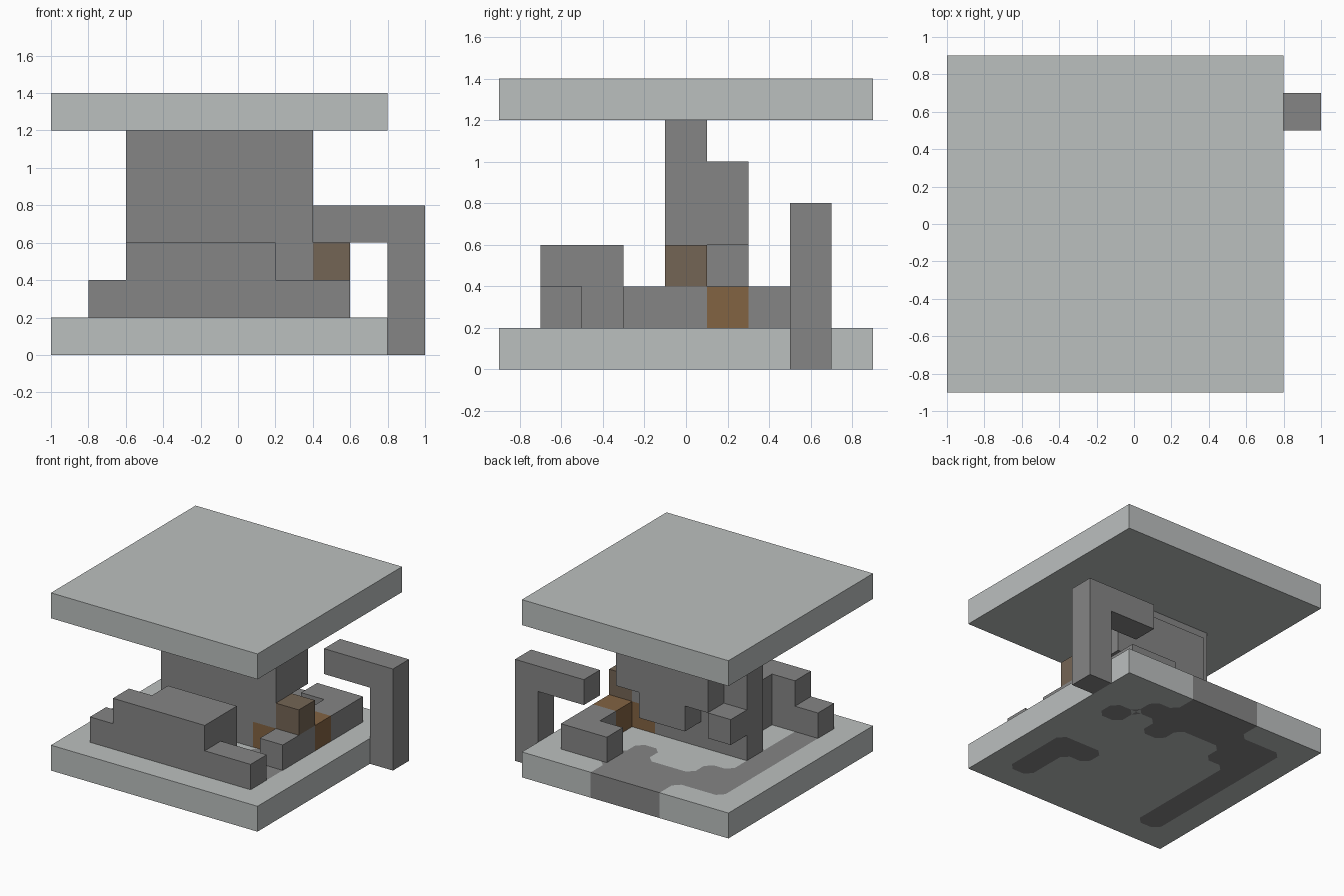
import bpy, bmesh
from mathutils import Vector
from itertools import product

cube = bpy.data.objects.get("Cube")
if cube:
    bpy.data.objects.remove(cube, do_unlink=True)

U = 0.2                                   # edge of one building block
ORIGIN = Vector((-1.0, -0.9, 0.0))


def material(name, rgb):
    m = bpy.data.materials.new(name)
    m.use_nodes = True
    col = (*rgb, 1.0)
    m.diffuse_color = col
    m.node_tree.nodes["Principled BSDF"].inputs["Base Color"].default_value = col
    return m


LIGHT = material("light grey stone", (0.50, 0.525, 0.52))
DARK = material("dark grey stone", (0.235, 0.235, 0.235))
BROWN = material("warm brown", (0.225, 0.125, 0.055))
DULL = material("dull brown", (0.175, 0.13, 0.09))


def finish(name, bm, *mats):
    bmesh.ops.remove_doubles(bm, verts=bm.verts, dist=1e-4)
    mesh = bpy.data.meshes.new(name)
    bm.to_mesh(mesh)
    bm.free()
    for m in mats:
        mesh.materials.append(m)
    obj = bpy.data.objects.new(name, mesh)
    bpy.context.collection.objects.link(obj)
    return obj


def face(bm, pts, mat=0):
    f = bm.faces.new([bm.verts.new(ORIGIN + Vector(p) * U) for p in pts])
    f.material_index = mat


def blocks(name, mat, *boxes):
    """Union of block ranges ((x0, x1), (y0, y1), (z0, z1)), outer skin only."""
    cells = {c for b in boxes for c in product(*(range(*r) for r in b))}
    bm = bmesh.new()
    for c in cells:
        for axis, side in product(range(3), (0, 1)):
            n = list(c)
            n[axis] += 2 * side - 1
            if tuple(n) in cells:
                continue
            u, v = Vector((0, 0, 0)), Vector((0, 0, 0))
            u[(axis + 1) % 3] = v[(axis + 2) % 3] = 1
            p = Vector(c)
            p[axis] += side
            ring = [p, p + u, p + u + v, p + v]
            face(bm, ring if side else ring[::-1])
    bmesh.ops.remove_doubles(bm, verts=bm.verts, dist=1e-4)
    bmesh.ops.dissolve_limit(bm, angle_limit=0.01, verts=bm.verts, edges=bm.edges)
    return finish(name, bm, mat)


# Base slab: light, with an inlaid dark path whose corners are clipped
N = 9
path = {(7, 6), (6, 3), (5, 6), (2, 6)}
path |= {(7, j) for j in range(1, 4)}
path |= {(i, 7) for i in range(1, 7)}
path |= {(i, 8) for i in range(3, 6)}
path |= {(1, j) for j in range(1, 8)}


def is_dark(i, j):
    return (min(max(i, 0), N - 1), min(max(j, 0), N - 1)) in path


bm = bmesh.new()
CLIP = 0.25
for i, j in product(range(N), repeat=2):
    me = is_dark(i, j)
    octagon, corners = [], []
    for sx, sy in ((0, 0), (1, 0), (1, 1), (0, 1)):
        dx, dy = 1 - 2 * sx, 1 - 2 * sy
        tip = (i + sx, j + sy)
        along_x = (tip[0] + dx * CLIP, tip[1])
        along_y = (tip[0], tip[1] + dy * CLIP)
        pair = [along_y, along_x] if sx == sy else [along_x, along_y]
        octagon += pair
        flipped = is_dark(i - dx, j) != me and is_dark(i, j - dy) != me
        corners.append(([pair[0], tip, pair[1]], me != flipped))
    for ring, dark in [(octagon, me)] + corners:
        face(bm, [(x, y, 1) for x, y in ring], int(dark))
        face(bm, [(x, y, 0) for x, y in ring[::-1]], int(dark))
for k in range(N):
    for a, b, cell in (((k, 0), (k + 1, 0), (k, 0)), ((k + 1, N), (k, N), (k, N - 1)),
                       ((0, k + 1), (0, k), (0, k)), ((N, k), (N, k + 1), (N - 1, k))):
        face(bm, [(*a, 0), (*b, 0), (*b, 1), (*a, 1)], int(is_dark(*cell)))
finish("base_slab", bm, LIGHT, DARK)

# Roof slab
blocks("roof_slab", LIGHT, ((0, 9), (0, 9), (6, 7)))

# Stepped block along the front
blocks("front_steps", DARK,
       ((1, 8), (1, 2), (1, 2)), ((3, 6), (2, 3), (1, 3)), ((2, 6), (1, 2), (2, 3)))

# Central wall carrying the roof, with a ledge and knob behind it
blocks("central_wall", DARK, ((2, 6), (4, 5), (1, 2)), ((2, 7), (4, 5), (2, 6)))
blocks("rear_ledge", DARK, ((3, 7), (5, 6), (3, 5)), ((4, 6), (5, 6), (2, 3)))
blocks("rear_knob", DARK, ((2, 3), (5, 6), (2, 3)))

# Blocks beside the wall
blocks("side_block", DARK, ((7, 8), (3, 5), (1, 2)))
blocks("rear_corner_block", DARK, ((7, 8), (6, 8), (1, 2)), ((6, 7), (7, 8), (1, 2)))
blocks("brown_side_block", BROWN, ((7, 8), (5, 6), (1, 2)))
blocks("brown_wall_foot", BROWN, ((6, 7), (4, 5), (1, 2)))
blocks("brown_upper_block", DULL, ((7, 8), (4, 5), (2, 3)))

# Hooked bracket outside the base
blocks("hook_bracket", DARK, ((9, 10), (7, 8), (0, 4)), ((7, 9), (7, 8), (3, 4)))
